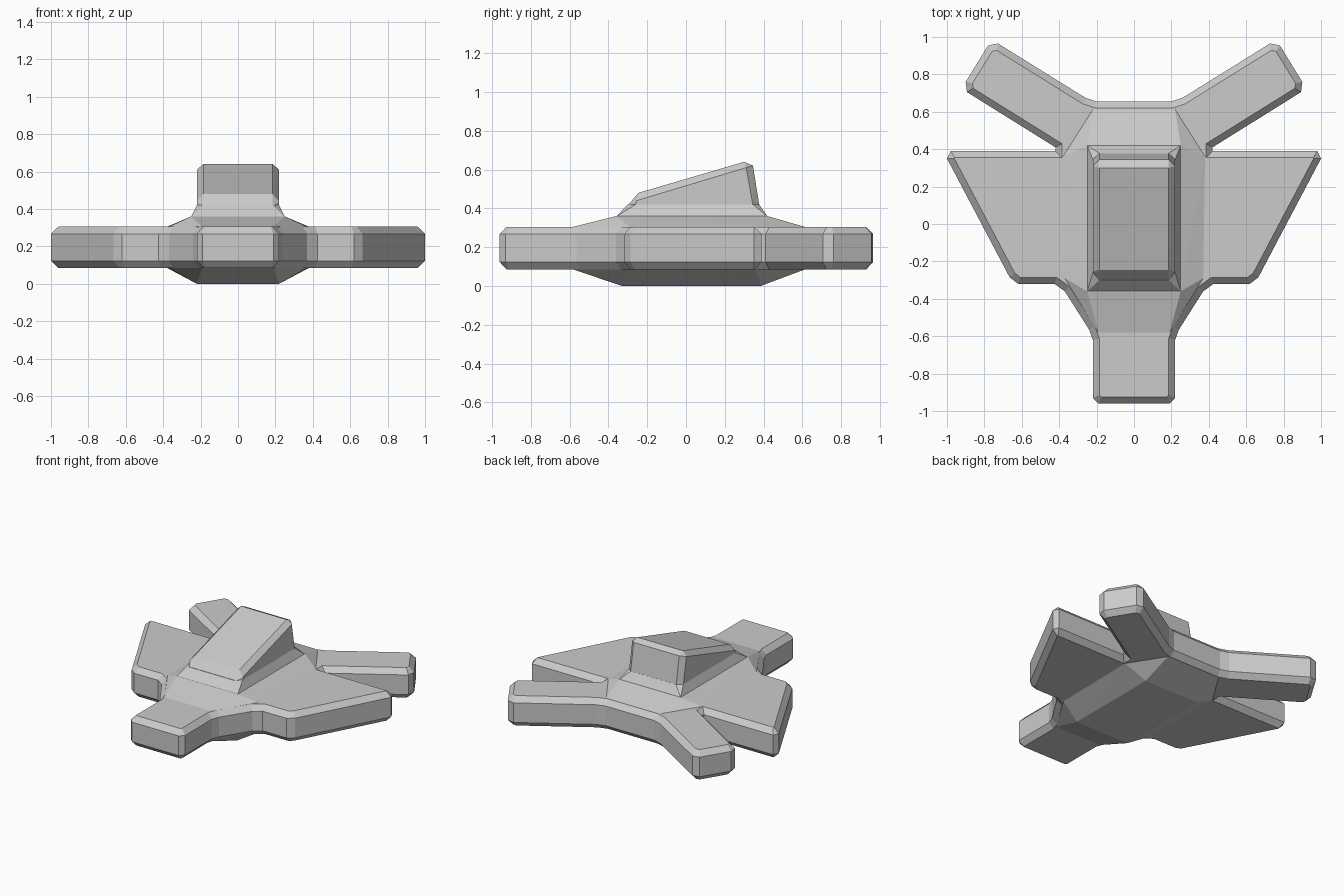
import bpy, bmesh

if "Cube" in bpy.data.objects:
    bpy.data.objects.remove(bpy.data.objects["Cube"])


def finish(name, bm):
    bmesh.ops.recalc_face_normals(bm, faces=bm.faces[:])
    mesh = bpy.data.meshes.new(name)
    bm.to_mesh(mesh)
    bm.free()
    obj = bpy.data.objects.new(name, mesh)
    bpy.context.collection.objects.link(obj)
    return obj


def mirrored_hull(name, half_points):
    """Convex solid from points on the +x side and their mirror images."""
    bm = bmesh.new()
    for x, y, z in half_points:
        for s in (1, -1):
            bm.verts.new((s * x, y, z))
    res = bmesh.ops.convex_hull(bm, input=bm.verts[:])
    loose = [v for v in bm.verts if not v.link_faces]
    bmesh.ops.delete(bm, geom=loose, context='VERTS')
    bmesh.ops.dissolve_limit(bm, angle_limit=0.01, verts=bm.verts[:], edges=bm.edges[:])
    return finish(name, bm)


def chamfered_plate(name, outline, z0, z1, inset, drop):
    """Flat plate from an outline, chamfered along its upper and lower rims."""
    bm = bmesh.new()
    base = bm.faces.new([bm.verts.new((x, y, z0 + drop)) for x, y in outline])
    res = bmesh.ops.extrude_face_region(bm, geom=[base], use_keep_orig=True)
    upper = [v for v in res['geom'] if isinstance(v, bmesh.types.BMVert)]
    for v in upper:
        v.co.z = z1 - drop
    bmesh.ops.recalc_face_normals(bm, faces=bm.faces[:])
    caps = [f for f in bm.faces if abs(f.normal.z) > 0.9]
    for cap in caps:
        bmesh.ops.inset_region(bm, faces=[cap], thickness=inset, depth=drop,
                               use_even_offset=True)
    return finish(name, bm)


# Nose, wings and tail fins: one chamfered plate
half = [(0.19, -0.96), (0.22, -0.93), (0.22, -0.62), (0.24, -0.565),
        (0.37, -0.36), (0.425, -0.32), (0.62, -0.32), (0.665, -0.285),
        (1.0, 0.35), (0.98, 0.39), (0.42, 0.39), (0.42, 0.41),
        (0.893, 0.705), (0.90, 0.76), (0.78, 0.955), (0.727, 0.965),
        (0.26, 0.675), (0.20, 0.655)]
outline = half + [(-x, y) for x, y in reversed(half)]
chamfered_plate("wing_plate", outline, 0.085, 0.305, 0.035, 0.038)

# Raised upper and lower body around the centre
ring = [(0.19, -0.58), (0.37, -0.29), (0.38, 0.36), (0.22, 0.612)]
mirrored_hull("upper_body",
              [(x, y, z) for x, y in ring for z in (0.28, 0.305)]
              + [(0.25, -0.36, 0.36), (0.25, 0.42, 0.36)])
mirrored_hull("lower_body",
              [(x, y, z) for x, y in ring for z in (0.11, 0.085)]
              + [(0.22, -0.33, 0.0), (0.22, 0.385, 0.0)])

# Canopy skirt and wedge-shaped canopy
canopy_ring = [(0.185, -0.30), (0.22, -0.26), (0.22, 0.345), (0.185, 0.378)]
mirrored_hull("canopy_skirt",
              [(0.25, -0.36, 0.358), (0.25, 0.42, 0.358)]
              + [(x, y, 0.42) for x, y in canopy_ring])
mirrored_hull("canopy",
              [(x, y, 0.415) for x, y in canopy_ring]
              + [(0.22, -0.255, 0.44), (0.22, 0.31, 0.61),
                 (0.185, -0.245, 0.48), (0.185, 0.30, 0.64),
                 (0.185, 0.345, 0.62)])
